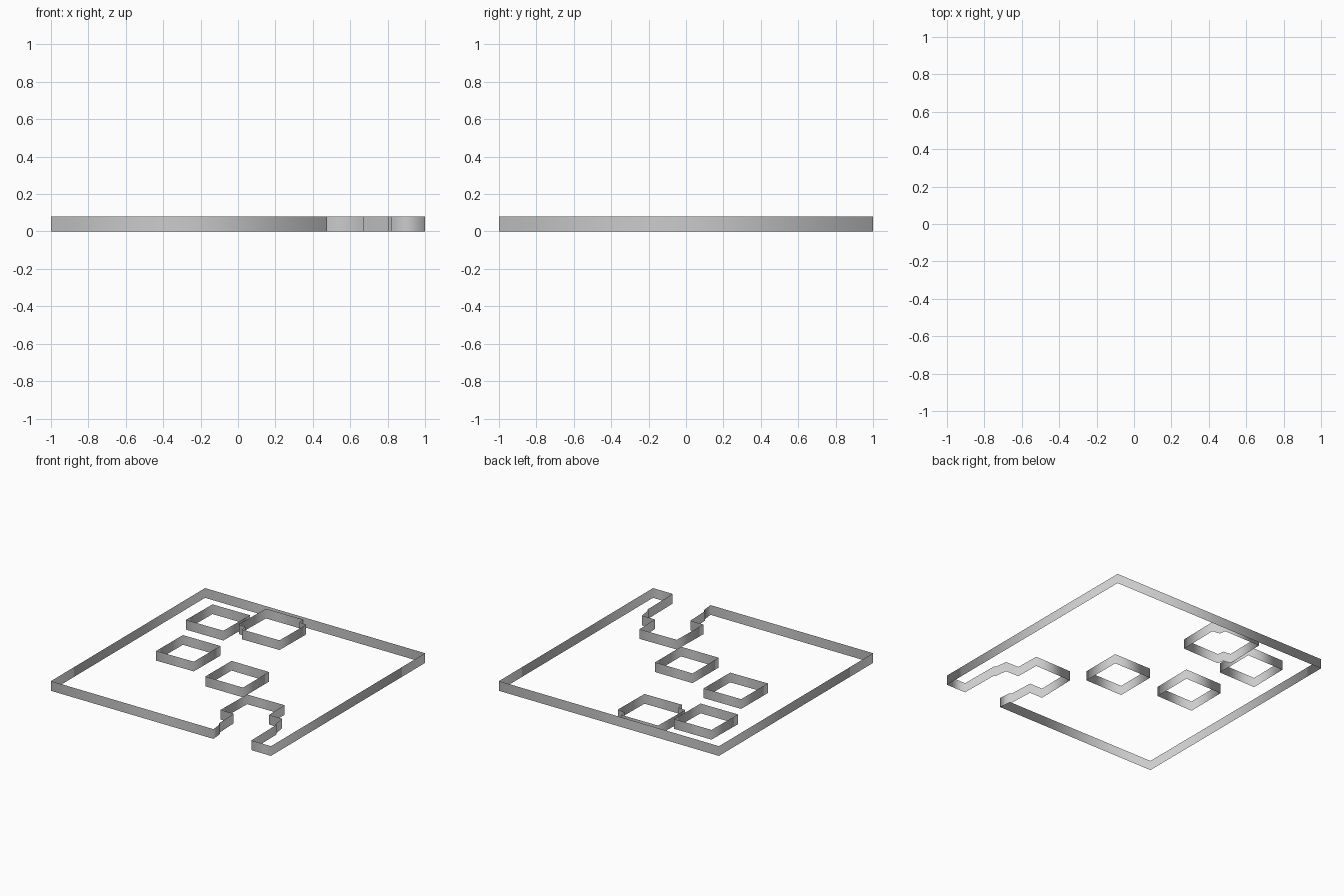
import bpy, bmesh

if "Cube" in bpy.data.objects:
    bpy.data.objects.remove(bpy.data.objects["Cube"])

H = 0.08  # wall height

grey = bpy.data.materials.new("plain grey")
grey.diffuse_color = (0.6, 0.6, 0.6, 1)
grey.use_nodes = True
grey.node_tree.nodes["Principled BSDF"].inputs["Base Color"].default_value = grey.diffuse_color


def ribbon(name, pts):
    """Closed vertical wall of zero thickness along a plan outline."""
    bm = bmesh.new()
    low = [bm.verts.new((x, y, 0)) for x, y in pts]
    top = [bm.verts.new((x, y, H)) for x, y in pts]
    for i in range(len(pts)):
        j = (i + 1) % len(pts)
        f = bm.faces.new((low[i], low[j], top[j], top[i]))
        f.smooth = True  # shading flows round the corners
    me = bpy.data.meshes.new(name)
    bm.to_mesh(me)
    bm.free()
    me.materials.append(grey)
    ob = bpy.data.objects.new(name, me)
    bpy.context.collection.objects.link(ob)


# outer border with stepped notch in the front edge (counter-clockwise)
ribbon("outer_border", [
    (-1, -1), (0.477, -1), (0.467, -0.90), (0.452, -0.895), (0.443, -0.69),
    (0.325, -0.69), (0.332, -0.355), (0.667, -0.35), (0.672, -0.555),
    (0.79, -0.557), (0.803, -0.66), (0.817, -0.665), (0.822, -1),
    (1, -1), (1, 1), (-1, 1)])

# cut-out walls, wound clockwise so they face into the openings
ribbon("double_opening", [
    (-0.42, 0.963), (-0.087, 0.965), (-0.078, 0.912), (-0.013, 0.903),
    (-0.018, 0.565), (-0.355, 0.56), (-0.363, 0.613), (-0.428, 0.623)])
ribbon("back_left_opening", [
    (-0.79, 0.797), (-0.452, 0.80), (-0.457, 0.463), (-0.795, 0.46)])
ribbon("left_opening", [
    (-0.66, 0.227), (-0.322, 0.23), (-0.325, -0.11), (-0.663, -0.115)])
ribbon("centre_opening", [
    (-0.103, 0.063), (0.237, 0.062), (0.237, -0.274), (-0.105, -0.275)])
